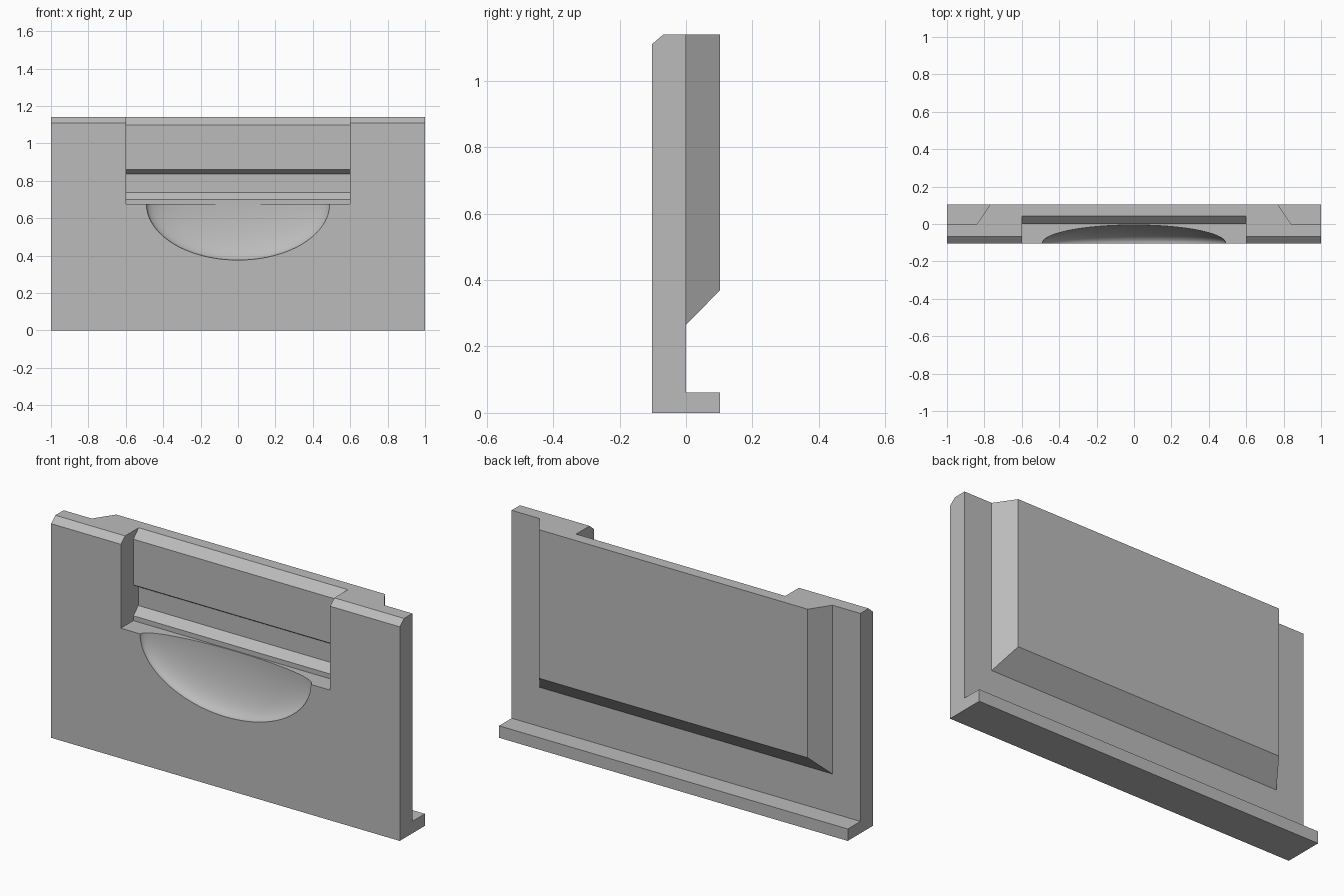
import bpy, bmesh, math

cube = bpy.data.objects.get("Cube")
if cube:
    bpy.data.objects.remove(cube, do_unlink=True)

TOP = 1.14      # overall height
D = 0.103       # half depth
GREY = (0.5, 0.5, 0.5, 1)

grey = bpy.data.materials.new("plain grey")
grey.diffuse_color = GREY
grey.use_nodes = True
grey.node_tree.nodes["Principled BSDF"].inputs["Base Color"].default_value = GREY


def finish(name, bm):
    bmesh.ops.recalc_face_normals(bm, faces=bm.faces)
    mesh = bpy.data.meshes.new(name)
    bm.to_mesh(mesh)
    bm.free()
    mesh.materials.append(grey)
    ob = bpy.data.objects.new(name, mesh)
    bpy.context.collection.objects.link(ob)
    return ob


def extrude_profile(name, profile, half):
    """Extrude a closed (y, z) profile along x from -half to half."""
    bm = bmesh.new()
    face = bm.faces.new([bm.verts.new((-half, y, z)) for y, z in profile])
    new = bmesh.ops.extrude_face_region(bm, geom=[face])["geom"]
    bmesh.ops.translate(bm, vec=(2 * half, 0, 0),
                        verts=[v for v in new if isinstance(v, bmesh.types.BMVert)])
    return finish(name, bm)


def loft(name, rings):
    """Stack rectangles (y, half width, bottom) that all reach the top."""
    bm = bmesh.new()
    loops = [[bm.verts.new((x, y, z)) for x, z in
              ((-w, low), (w, low), (w, TOP), (-w, TOP))] for y, w, low in rings]
    bm.faces.new(loops[0])
    bm.faces.new(loops[-1])
    for a, b in zip(loops, loops[1:]):
        for i in range(4):
            j = (i + 1) % 4
            bm.faces.new((a[i], a[j], b[j], b[i]))
    return finish(name, bm)


def combine(target, tool, operation):
    mod = target.modifiers.new(operation.lower(), 'BOOLEAN')
    mod.operation, mod.solver, mod.object = operation, 'EXACT', tool
    bpy.context.view_layer.objects.active = target
    bpy.ops.object.modifier_apply(modifier=mod.name)
    bpy.data.objects.remove(tool, do_unlink=True)


# Front plate with foot rail and chamfered top edge
panel = extrude_profile("panel", [
    (-D, 0), (D, 0), (D, 0.062), (0, 0.062), (0, TOP), (-0.068, TOP), (-D, 1.11)], 1)

# Raised back block with sloping sides and bottom
block = loft("back_block", [(-0.03, 0.84, 0.265), (0, 0.84, 0.265), (D, 0.77, 0.37)])
combine(panel, block, 'UNION')

# Front pocket with a groove in its back wall and a chamfered top
pocket = extrude_profile("pocket_cutter", [
    (-0.2, 0.675), (0, 0.675), (0, 0.70), (0.04, 0.738), (0.04, 0.835),
    (0, 0.86), (0, 1.097), (0.043, TOP), (0.083, 1.18), (-0.2, 1.18)], 0.6)
combine(panel, pocket, 'DIFFERENCE')

# Smooth finger scoop below the pocket
bm = bmesh.new()
bmesh.ops.create_uvsphere(bm, u_segments=96, v_segments=48, radius=1)
bmesh.ops.scale(bm, vec=(0.49, 0.098, 0.3), verts=bm.verts)
bmesh.ops.translate(bm, vec=(0, -D, 0.676), verts=bm.verts)
bmesh.ops.delete(bm, geom=[v for v in bm.verts if v.co.z > 0.72], context='VERTS')
bmesh.ops.holes_fill(bm, edges=[e for e in bm.edges if e.is_boundary])
scoop = finish("scoop_cutter", bm)
combine(panel, scoop, 'DIFFERENCE')

bpy.ops.object.select_all(action='DESELECT')
panel.select_set(True)
bpy.context.view_layer.objects.active = panel
bpy.ops.object.shade_smooth_by_angle(angle=math.radians(20))
